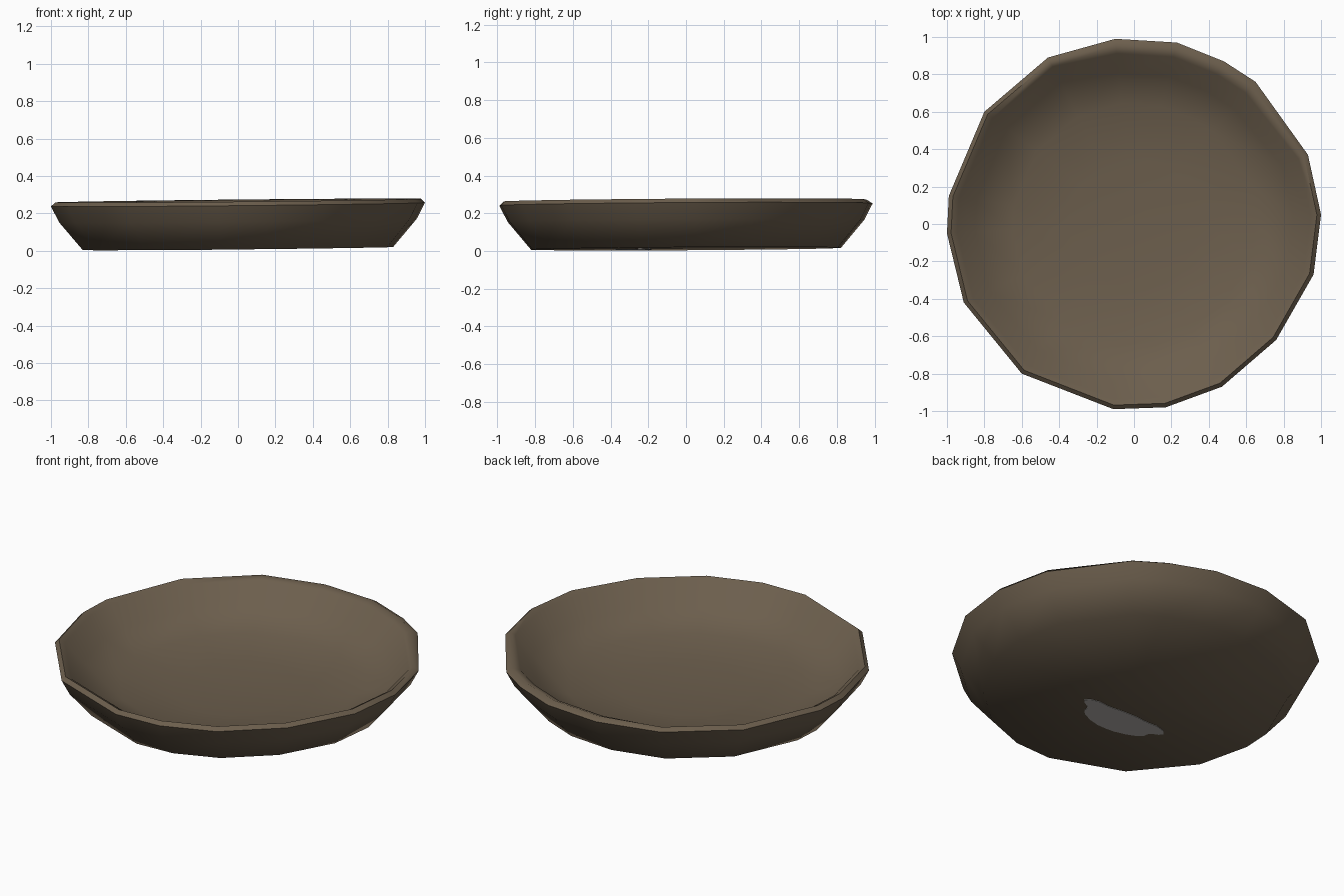
import bpy, bmesh, math
from mathutils import Vector

cube = bpy.data.objects.get("Cube")
if cube:
    bpy.data.objects.remove(cube, do_unlink=True)


def material(name, color):
    mat = bpy.data.materials.new(name)
    mat.use_nodes = True
    mat.diffuse_color = color
    mat.node_tree.nodes["Principled BSDF"].inputs["Base Color"].default_value = color
    return mat


def add_object(name, bm, mat):
    bmesh.ops.recalc_face_normals(bm, faces=bm.faces)
    mesh = bpy.data.meshes.new(name)
    bm.to_mesh(mesh)
    bm.free()
    mesh.materials.append(mat)
    obj = bpy.data.objects.new(name, mesh)
    bpy.context.collection.objects.link(obj)
    return obj


brown = material("earthy_brown", (0.15, 0.113, 0.074, 1))
grey = material("pale_grey", (0.46, 0.44, 0.42, 1))

# Hand-shaped rim outline, counter-clockwise
outline = [(1.0, 0.05), (0.93, 0.37), (0.65, 0.76), (0.48, 0.87), (0.23, 0.97),
           (-0.1, 0.99), (-0.46, 0.89), (-0.8, 0.6), (-0.99, 0.15), (-1.0, -0.05),
           (-0.91, -0.42), (-0.6, -0.8), (-0.11, -0.99), (0.17, -0.98),
           (0.47, -0.87), (0.76, -0.62), (0.96, -0.27)]

# Cross-section (scale, height) from the underside over the rim to the floor
profile = [(0.83, 0.012), (0.955, 0.16), (1.0, 0.247), (0.978, 0.268),
           (0.945, 0.25), (0.85, 0.14), (0.65, 0.075), (0.35, 0.045)]


def tilt(x, y, z):
    """Lean the dish gently upward toward the back left."""
    return Vector((x, y, max(0.0, z + 0.010 * x + 0.006 * y)))


# Dish: lofted rings closed by the underside and the inner floor
bm = bmesh.new()
rings = []
for step, (scale, height) in enumerate(profile):
    ring = []
    for x, y in outline:
        s = scale
        if step in (3, 4, 5) and y > 0.7 and x > -0.3:
            s -= 0.012 * (step - 2)  # thicker lip at the back
        ring.append(bm.verts.new(tilt(x * s, y * s, height)))
    rings.append(ring)
count = len(outline)
for low, high in zip(rings, rings[1:]):
    for i in range(count):
        j = (i + 1) % count
        bm.faces.new((low[i], low[j], high[j], high[i]))
for ring, height in ((rings[0], 0.012), (rings[-1], 0.038)):
    hub = bm.verts.new((0, 0, height))
    for i in range(count):
        bm.faces.new((ring[i], ring[(i + 1) % count], hub))
dish = add_object("dish", bm, brown)
bpy.ops.object.select_all(action='DESELECT')
dish.select_set(True)
bpy.context.view_layer.objects.active = dish
bpy.ops.object.shade_smooth_by_angle(angle=math.radians(65))

# Thin wavy patch under the dish
bm = bmesh.new()
verts = []
for i in range(28):
    a = math.tau * i / 28
    r = 1 + 0.12 * math.sin(5 * a)
    x = -0.12 + 0.26 * r * math.cos(a)
    y = -0.27 + 0.10 * r * math.sin(a) + 0.025 * math.sin(14 * x)
    verts.append(bm.verts.new(tilt(x, y, 0.009)))
face = bm.faces.new(verts)
extruded = bmesh.ops.extrude_face_region(bm, geom=[face])
bmesh.ops.translate(bm, vec=(0, 0, 0.006),
                    verts=[v for v in extruded["geom"] if isinstance(v, bmesh.types.BMVert)])
add_object("underside_patch", bm, grey)
